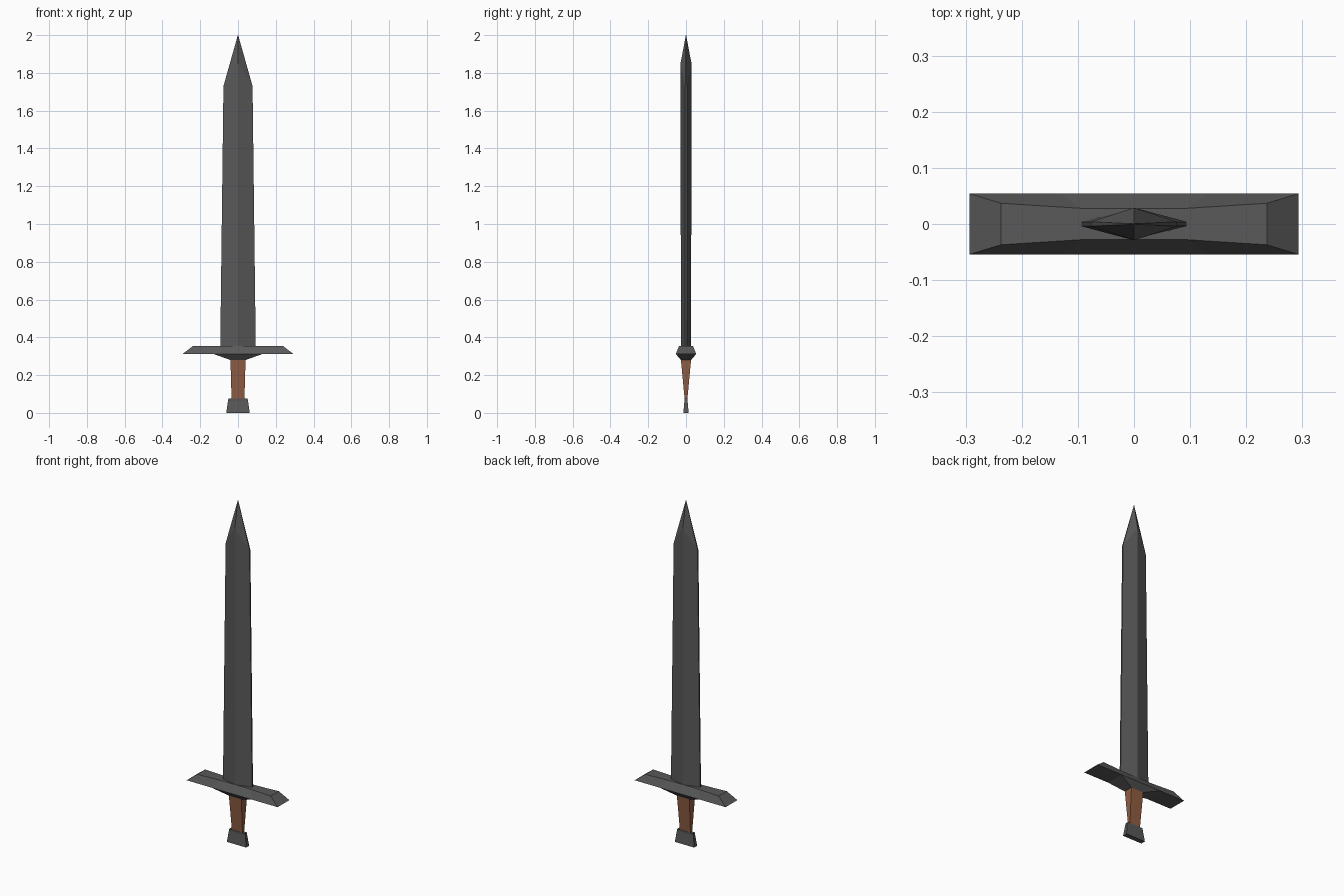
import bpy, bmesh

if "Cube" in bpy.data.objects:
    bpy.data.objects.remove(bpy.data.objects["Cube"])

def material(name, rgb):
    m = bpy.data.materials.new(name)
    m.diffuse_color = (*rgb, 1)
    m.use_nodes = True
    m.node_tree.nodes["Principled BSDF"].inputs["Base Color"].default_value = m.diffuse_color
    return m

steel = material("dark steel", (0.10, 0.10, 0.10))
leather = material("brown leather", (0.28, 0.112, 0.056))

def loft(name, rings, mat):
    """Skin equal-length rings of points, capping both ends."""
    bm = bmesh.new()
    loops = [[bm.verts.new(p) for p in ring] for ring in rings]
    n = len(loops[0])
    for a, b in zip(loops, loops[1:]):
        for i in range(n):
            j = (i + 1) % n
            bm.faces.new((a[i], a[j], b[j], b[i]))
    bm.faces.new(loops[0][::-1])
    bm.faces.new(loops[-1])
    bmesh.ops.remove_doubles(bm, verts=bm.verts, dist=0.0002)
    bmesh.ops.recalc_face_normals(bm, faces=bm.faces)
    me = bpy.data.meshes.new(name)
    bm.to_mesh(me)
    bm.free()
    me.materials.append(mat)
    ob = bpy.data.objects.new(name, me)
    bpy.context.collection.objects.link(ob)
    return ob

def rect(x, y, z):
    return [(-x, -y, z), (x, -y, z), (x, y, z), (-x, y, z)]

def blade_ring(w, t, d, z_edge, z_ridge):
    # flattened diamond: thin side edges, central ridge front and back
    return [(-w, -t, z_edge), (0, -d, z_ridge), (w, -t, z_edge),
            (w, t, z_edge), (0, d, z_ridge), (-w, t, z_edge)]

def guard_ring(xo, yo, xi, yi, z):
    # long rectangle with an extra pair of points toward the middle
    return [(-xo, -yo, z), (-xi, -yi, z), (xi, -yi, z), (xo, -yo, z),
            (xo, yo, z), (xi, yi, z), (-xi, yi, z), (-xo, yo, z)]

# Blade
loft("blade", [blade_ring(0.094, 0.004, 0.027, 0.345, 0.345),
               blade_ring(0.077, 0.004, 0.029, 1.73, 1.85),
               blade_ring(0.0008, 0.0004, 0.0008, 2.0, 2.0)], steel)

# Crossguard with its tapered underside
loft("guard", [guard_ring(0.293, 0.054, 0.13, 0.054, 0.312),
               guard_ring(0.237, 0.037, 0.095, 0.028, 0.355)], steel)
loft("guard_collar", [rect(0.04, 0.027, 0.28), rect(0.13, 0.054, 0.312)], steel)

# Grip
loft("grip", [rect(0.034, 0.007, 0.07), rect(0.04, 0.027, 0.282)], leather)

# Pommel
loft("pommel", [rect(0.062, 0.014, 0), rect(0.053, 0.008, 0.065),
                rect(0.050, 0.009, 0.077)], steel)
